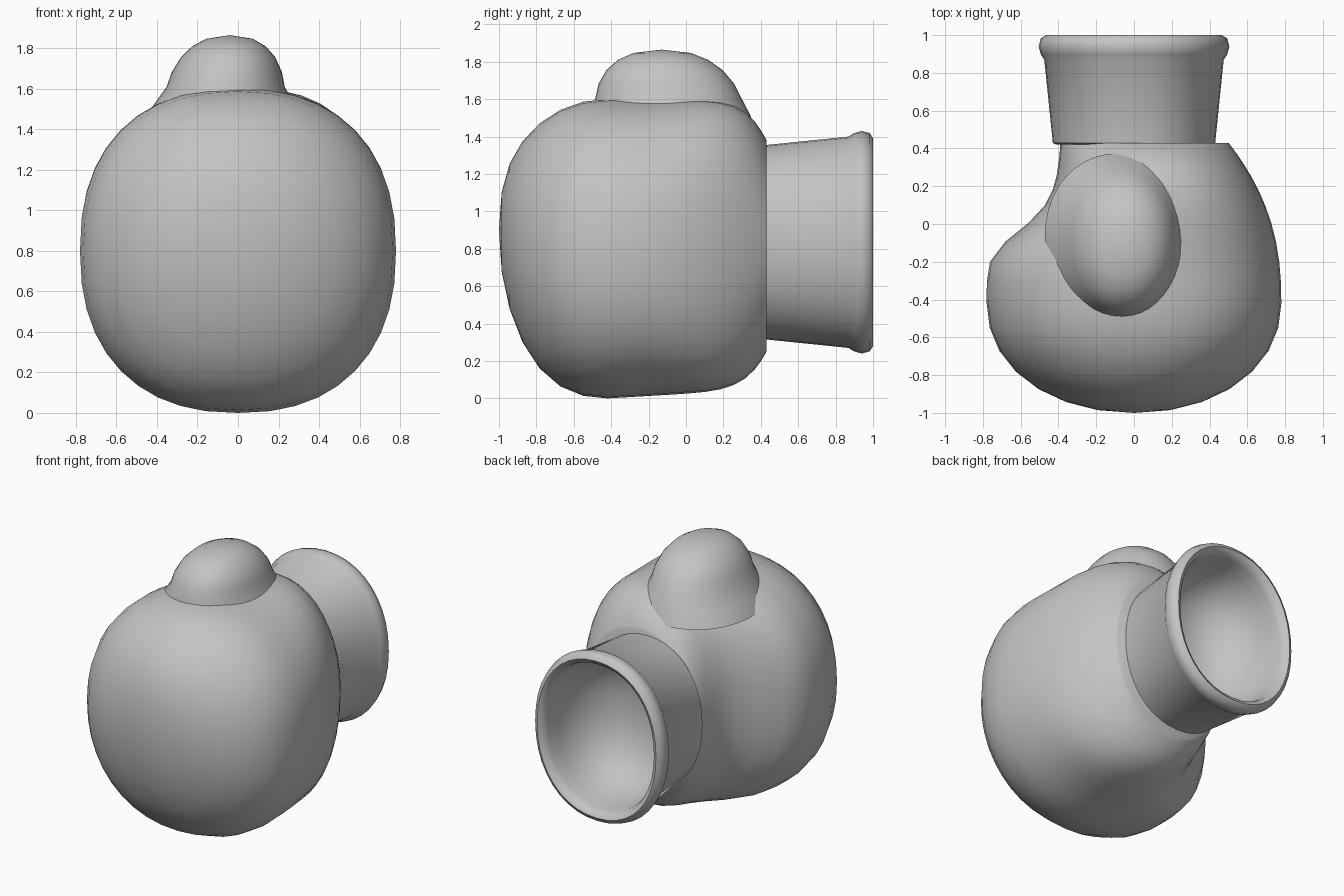
import bpy
import bmesh
from math import cos, sin, pi, tau, copysign

cube = bpy.data.objects.get("Cube")
if cube:
    bpy.data.objects.remove(cube, do_unlink=True)

# Single plain grey
grey = bpy.data.materials.new("plain grey")
grey.use_nodes = True
COLOUR = (0.55, 0.55, 0.55, 1)
grey.diffuse_color = COLOUR
grey.node_tree.nodes["Principled BSDF"].inputs["Base Color"].default_value = COLOUR


def dome(t, power):
    """Rounded falloff from one at t = 0 to zero at t = 1."""
    return (1 - abs(t) ** power) ** (1 / power)


def signed_power(value, exponent):
    return copysign(abs(value) ** exponent, value)


def ring(place, position, left, right, low, high, squareness):
    """Points of a rounded cross-section that fills the given bounds."""
    points = []
    sides = 40
    for i in range(sides):
        angle = tau * i / sides
        c = signed_power(cos(angle), 2 / squareness)
        s = signed_power(sin(angle), 2 / squareness)
        u = (left + right + (right - left) * c) / 2
        v = (low + high + (high - low) * s) / 2
        points.append(place(position, u, v))
    return points


def loft(name, rings, start, end):
    """Skin the rings and close both ends with a fan around a tip."""
    bm = bmesh.new()
    loops = [[bm.verts.new(p) for p in points] for points in rings]
    sides = len(loops[0])
    for a, b in zip(loops, loops[1:]):
        for i in range(sides):
            j = (i + 1) % sides
            bm.faces.new((a[i], a[j], b[j], b[i]))
    for loop, point in ((loops[0], start), (loops[-1], end)):
        tip = bm.verts.new(point)
        for i in range(sides):
            bm.faces.new((loop[i], loop[(i + 1) % sides], tip))
    bmesh.ops.recalc_face_normals(bm, faces=bm.faces)
    mesh = bpy.data.meshes.new(name)
    bm.to_mesh(mesh)
    bm.free()
    mesh.materials.append(grey)
    obj = bpy.data.objects.new(name, mesh)
    bpy.context.collection.objects.link(obj)
    bpy.ops.object.select_all(action="DESELECT")
    obj.select_set(True)
    bpy.context.view_layer.objects.active = obj
    bpy.ops.object.shade_smooth_by_angle(angle=1)


def along_y(position, u, v):
    return (u, position, v)


def along_z(position, u, v):
    return (u, v, position)


FRONT, WIDEST, WRIST = -1, -0.42, 0.43
HALF_WIDTH, HALF_HEIGHT = 0.78, 0.8


def body_ring(y, left, right, low, high):
    squareness = 2.35 - 0.7 * (y + 0.2) ** 2
    return ring(along_y, y, -left, right, low, high, squareness)


# Padded body: domed knuckle end
body = []
steps = 7
for i in range(1, steps):
    t = cos(pi / 2 * i / steps)
    y = WIDEST + (FRONT - WIDEST) * t
    width = HALF_WIDTH * dome(t, 2.1)
    height = HALF_HEIGHT * dome(t, 2.2)
    middle = HALF_HEIGHT + 0.1 * t ** 4
    body.append(body_ring(y, width, width, middle - height, middle + height))

# Padded body: wrist end, pinched on one side and rounded off at the back
steps = 12
for i in range(steps + 1):
    s = sin(pi / 2 * i / steps)
    left = 0.38 + 0.4 / (1 + (s / 0.48) ** 5)
    right = HALF_WIDTH - 0.28 * s ** 2.4
    low = 0.05 * s + 0.2 * s ** 8
    high = 2 * HALF_HEIGHT - 0.22 * s ** 8
    body.append(body_ring(WIDEST + (WRIST - WIDEST) * s, left, right, low, high))
loft("padded_body", body, (0, FRONT, 0.9), (0.07, WRIST, 0.8))

# Raised thumb pad with a flared foot, leaning forward towards the top
PAD_BASE, PAD_HEIGHT = 1.5, 0.365
pad = []
for t in (-0.2, 0.05, 0.3, 0.5, 0.7, 0.85, 0.95):
    flare = 0.2 * max(0, 0.3 - t)
    x, y = -0.07 + 0.03 * t, -0.08 - 0.05 * t
    rx = 0.3 * dome(t, 2.3) + flare
    ry = 0.4 * dome(t, 2.3) + flare / 2
    z = PAD_BASE + PAD_HEIGHT * t
    pad.append(ring(along_z, z, x - rx, x + rx, y - ry, y + ry, 2.1))
loft("thumb_pad", pad, (-0.07, -0.08, 1.4), (-0.04, -0.13, PAD_BASE + PAD_HEIGHT))


def cuff_ring(y, radius):
    height = radius + 0.09 * min(1, radius / 0.3)
    middle = 0.835
    return ring(along_y, y, -radius, radius, middle - height, middle + height, 2.15)


# Cuff: flaring sleeve, rolled rim, then the rounded bowl inside
RIM, BOWL_DEPTH = 0.94, 0.48
cuff = [cuff_ring(WRIST - 0.01, 0.41), cuff_ring(WRIST, 0.43), cuff_ring(0.87, 0.475)]
for i in range(-1, 5):
    angle = pi * i / 4
    cuff.append(cuff_ring(RIM + 0.06 * sin(angle), 0.465 + 0.04 * cos(angle)))
for i in range(1, 8):
    t = sin(pi / 2 * i / 8)
    cuff.append(cuff_ring(RIM - BOWL_DEPTH * t, 0.42 * dome(t, 2.3)))
loft("cuff", cuff, (0, WRIST - 0.01, 0.835), (0, RIM - BOWL_DEPTH, 0.835))
